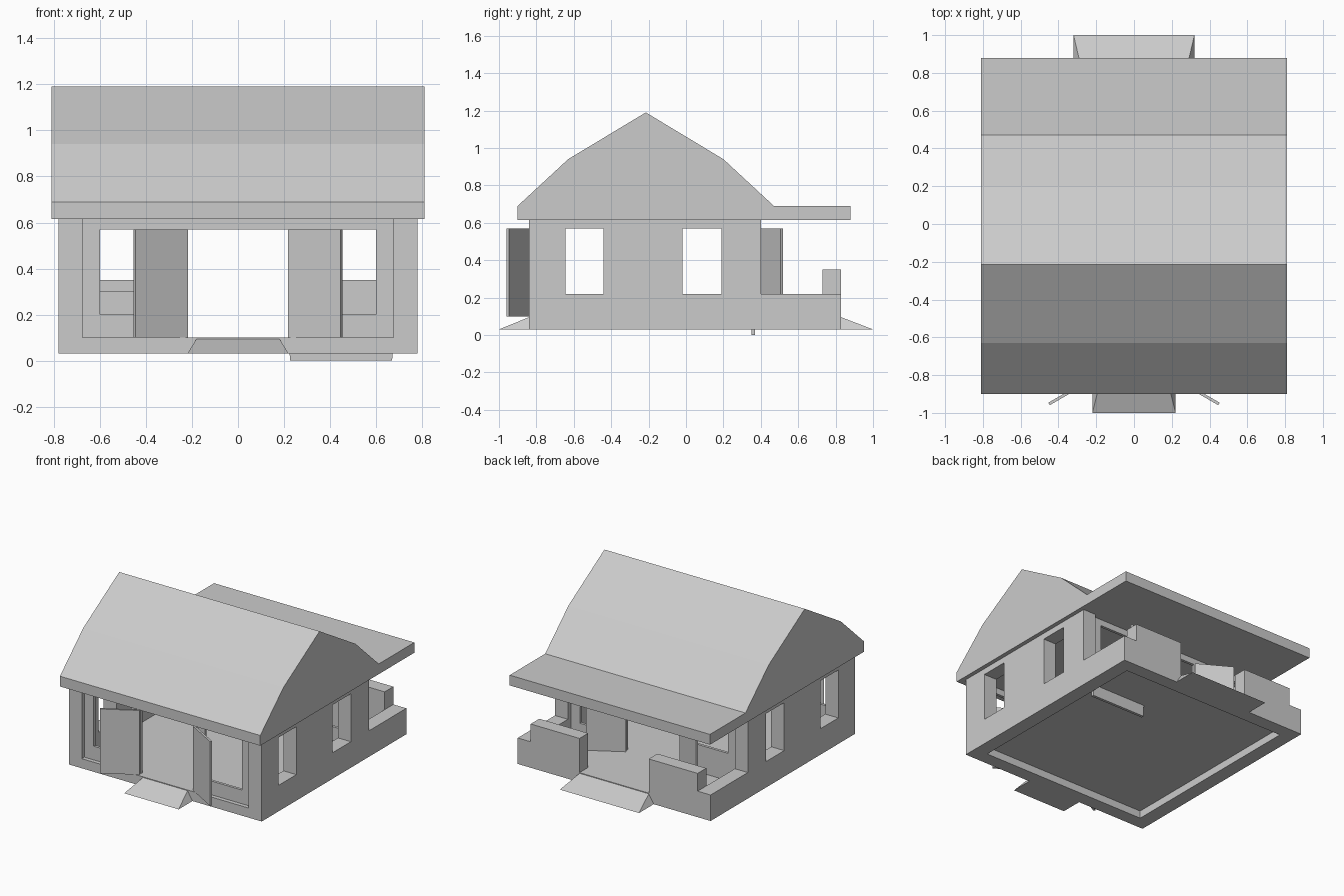
import bpy
import math
from mathutils import Matrix, Vector

if "Cube" in bpy.data.objects:
    bpy.data.objects.remove(bpy.data.objects["Cube"])

# (u, v, depth) axes for outlines drawn from the side or from the front
SIDE = Matrix(((0, 0, 1, 0), (1, 0, 0, 0), (0, 1, 0, 0), (0, 0, 0, 1)))
FRONT = Matrix(((1, 0, 0, 0), (0, 0, -1, 0), (0, 1, 0, 0), (0, 0, 0, 1)))


def add(name, mesh):
    mesh.name = name
    obj = bpy.data.objects.new(name, mesh)
    bpy.context.collection.objects.link(obj)
    return obj


def box(name, x, y, z):
    verts = [(a, b, c) for a in x for b in y for c in z]
    faces = [(0, 1, 3, 2), (4, 6, 7, 5), (0, 4, 5, 1), (2, 3, 7, 6), (0, 2, 6, 4), (1, 5, 7, 3)]
    mesh = bpy.data.meshes.new(name)
    mesh.from_pydata(verts, [], faces)
    return add(name, mesh)


def rect(u0, u1, v0, v1):
    return [(u0, v0), (u1, v0), (u1, v1), (u0, v1)]


def slab(name, outline, holes, axes, centre, thickness):
    """Flat outline with holes, extruded to a thickness."""
    curve = bpy.data.curves.new(name + "_outline", 'CURVE')
    curve.dimensions = '2D'
    curve.fill_mode = 'BOTH'
    curve.extrude = thickness / 2
    for loop in [outline] + holes:
        spline = curve.splines.new('POLY')
        spline.points.add(len(loop) - 1)
        for point, (u, v) in zip(spline.points, loop):
            point.co = (u, v, 0, 1)
        spline.use_cyclic_u = True
    temp = bpy.data.objects.new(name + "_temp", curve)
    bpy.context.collection.objects.link(temp)
    graph = bpy.context.evaluated_depsgraph_get()
    mesh = bpy.data.meshes.new_from_object(temp.evaluated_get(graph))
    bpy.data.objects.remove(temp)
    mesh.transform(Matrix.Translation(Vector(centre)) @ axes)
    mesh.shade_flat()
    return add(name, mesh)


# Roof with the flat porch cover
slab("roof", [(-0.90, 0.615), (0.88, 0.615), (0.88, 0.69), (0.47, 0.69), (0.20, 0.94),
              (-0.215, 1.19), (-0.63, 0.94), (-0.90, 0.69)], [], SIDE, (0, 0, 0), 1.62)

# Side walls with windows and the low porch wall
side = [(-0.84, 0.03), (0.83, 0.03), (0.83, 0.22), (0.40, 0.22), (0.40, 0.615), (-0.84, 0.615)]
windows = [rect(-0.645, -0.44, 0.22, 0.57), rect(-0.02, 0.19, 0.22, 0.57)]
for label, s in (("left", -1), ("right", 1)):
    slab(label + "_wall", side, windows, SIDE, (s * 0.7275, 0, 0), 0.105)

# Recessed front and back panels with door opening and windows
door = [(-0.22, 0.10), (-0.22, 0.57), (0.22, 0.57), (0.22, 0.10)]
top = [(0.675, 0.615), (-0.675, 0.615), (-0.675, 0.10)]
slab("front_panel", door + [(0.675, 0.10)] + top,
     [rect(s * 0.45 - 0.15, s * 0.45 + 0.15, 0.20, 0.57) for s in (-1, 1)],
     FRONT, (0, -0.80, 0), 0.02)
slab("back_panel", door[:3] + [(0.225, 0.0), (0.67, 0.0)] + top,
     [rect(-0.60, -0.30, 0.30, 0.57), rect(0.30, 0.60, 0.20, 0.57)],
     FRONT, (0, 0.36, 0), 0.02)

# Floor and the beams under its ends
box("floor", (-0.675, 0.675), (-0.74, 0.73), (0.085, 0.10))
box("front_beam", (-0.675, 0.675), (-0.84, -0.74), (0.03, 0.10))
box("back_beam", (-0.28, 0.28), (0.73, 0.83), (0.03, 0.10))

# Raised porch walls
for label, s in (("left", -1), ("right", 1)):
    box(label + "_porch_wall", sorted((s * 0.28, s * 0.675)), (0.73, 0.83), (0.03, 0.35))

# Entrance ramps with tapered sides
for label, y0, y1, w0, w1 in (("front", -0.84, -1.0, 0.18, 0.22), ("back", 0.83, 1.0, 0.28, 0.32)):
    mesh = bpy.data.meshes.new(label)
    mesh.from_pydata([(-w1, y1, 0.03), (w1, y1, 0.03), (w1, y0, 0.03), (-w1, y0, 0.03),
                      (-w0, y0, 0.095), (w0, y0, 0.095)], [],
                     [(0, 3, 2, 1), (0, 1, 5, 4), (1, 2, 5), (0, 4, 3), (2, 3, 4, 5)])
    if y1 > 0:
        mesh.flip_normals()
    add(label + "_ramp", mesh)

# Open door leaves
for label, y, d in (("front", -0.82, -1), ("back", 0.38, 1)):
    for hand, s in (("left", -1), ("right", 1)):
        leaf = box(f"{label}_{hand}_door", (0, 0.265), (-0.0075, 0.0075), (0.10, 0.57))
        angle = math.radians(30) * d
        leaf.location = (s * 0.22, y, 0)
        leaf.rotation_euler.z = angle if s > 0 else math.pi - angle
